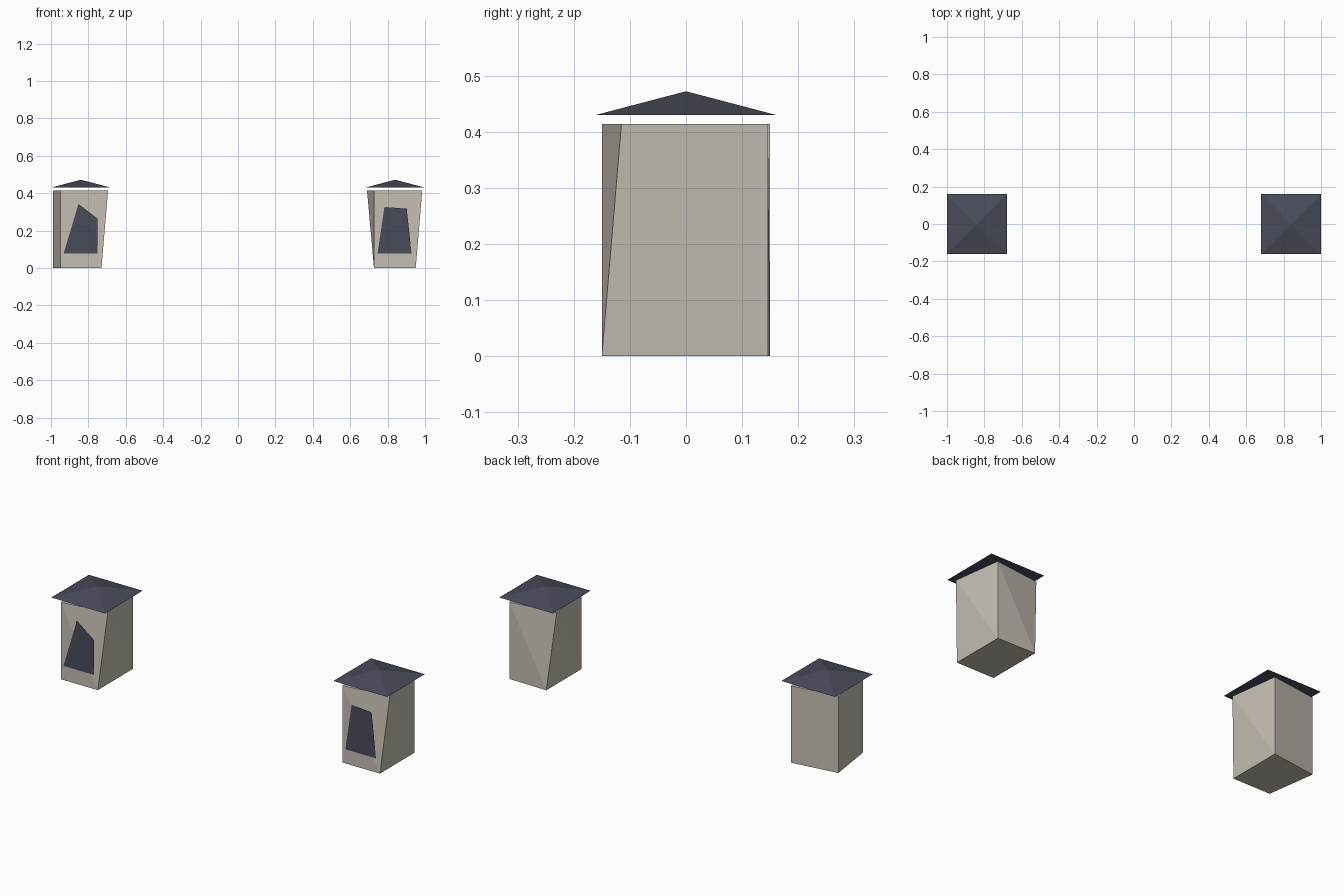
import bpy

if "Cube" in bpy.data.objects:
    bpy.data.objects.remove(bpy.data.objects["Cube"])


def material(name, rgb):
    m = bpy.data.materials.new(name)
    m.diffuse_color = (*rgb, 1)
    m.use_nodes = True
    m.node_tree.nodes["Principled BSDF"].inputs["Base Color"].default_value = m.diffuse_color
    return m


STONE = material("warm_stone", (0.56, 0.52, 0.45))
SLATE = material("dark_slate", (0.065, 0.073, 0.102))


def add_mesh(name, verts, faces, mat):
    me = bpy.data.meshes.new(name)
    me.from_pydata(verts, [], faces)
    me.materials.append(mat)
    ob = bpy.data.objects.new(name, me)
    bpy.context.collection.objects.link(ob)


# Warped box: corners run front-left, front-right, back-right, back-left
def body(name, bottom, top, height=0.414):
    verts = [(x, y, 0) for x, y in bottom] + [(x, y, height) for x, y in top]
    faces = [(3, 2, 1, 0), (4, 5, 6), (4, 6, 7)]
    for i in range(4):
        j = (i + 1) % 4
        faces += [(i, j, i + 4), (j, j + 4, i + 4)]
    add_mesh(name, verts, faces, STONE)


# Low square pyramid hovering just above the walls
def roof(name, cx, half=0.16, base=0.43, peak=0.472):
    verts = [(cx + sx * half, sy * half, base)
             for sx, sy in ((-1, -1), (1, -1), (1, 1), (-1, 1))]
    verts.append((cx, 0, peak))
    faces = [(3, 2, 1, 0)] + [(i, (i + 1) % 4, 4) for i in range(4)]
    add_mesh(name, verts, faces, SLATE)


# Flat upright door panel just in front of the wall
def door(name, outline, y=-0.152):
    add_mesh(name, [(x, y, z) for x, z in outline], [(0, 1, 2, 3)], SLATE)


# Left booth
body("left_booth_walls",
     [(-0.95, -0.15), (-0.73, -0.15), (-0.73, 0.15), (-0.988, 0.115)],
     [(-0.95, -0.15), (-0.695, -0.115), (-0.73, 0.15), (-0.988, 0.115)])
roof("left_booth_roof", -0.84)
door("left_booth_door",
     [(-0.933, 0.077), (-0.751, 0.077), (-0.751, 0.264), (-0.853, 0.342)])

# Right booth
body("right_booth_walls",
     [(0.727, -0.15), (0.95, -0.15), (0.95, 0.146), (0.727, 0.15)],
     [(0.727, -0.15), (0.985, -0.115), (0.95, 0.146), (0.69, 0.115)])
roof("right_booth_roof", 0.84)
door("right_booth_door",
     [(0.746, 0.077), (0.928, 0.077), (0.902, 0.317), (0.783, 0.327)])
